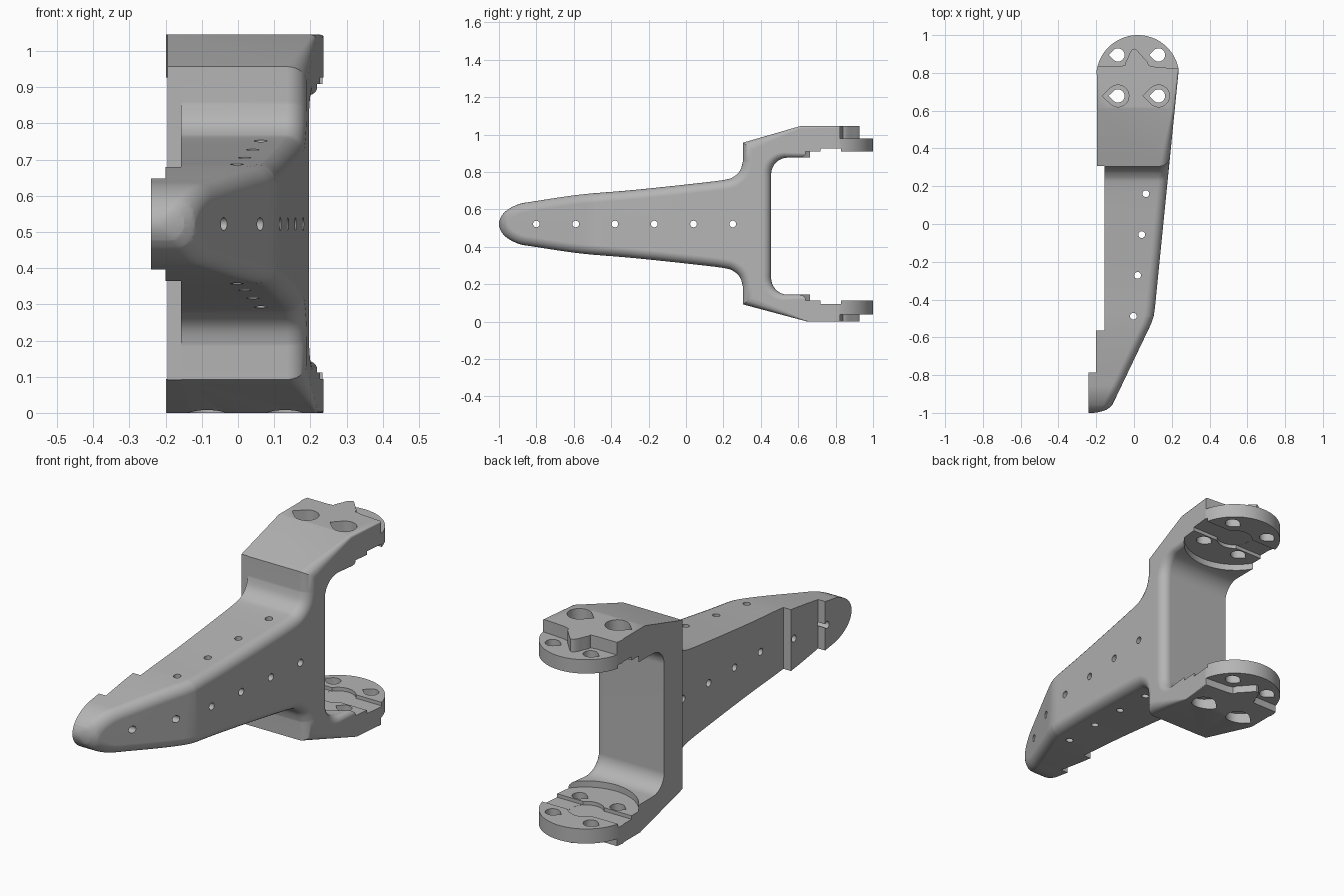
import bpy, bmesh
from math import sin, cos, pi, radians
from mathutils import Vector

cube = bpy.data.objects.get("Cube")
if cube:
    bpy.data.objects.remove(cube, do_unlink=True)

grey = bpy.data.materials.new("plain_grey")
grey.use_nodes = True
grey.diffuse_color = (0.46, 0.46, 0.46, 1)
grey.node_tree.nodes["Principled BSDF"].inputs["Base Color"].default_value = (0.46, 0.46, 0.46, 1)

MID = 0.522          # height of the tongue centre line
HUB = (0.02, 0.78)   # centre of the round plate ends


def to_object(name, bm):
    bmesh.ops.recalc_face_normals(bm, faces=bm.faces[:])
    mesh = bpy.data.meshes.new(name)
    bm.to_mesh(mesh)
    bm.free()
    mesh.materials.append(grey)
    ob = bpy.data.objects.new(name, mesh)
    bpy.context.collection.objects.link(ob)
    return ob


def prism(name, pts, lo, hi, axis="z"):
    """Extrude an outline along z (x, y points) or along x (y, z points)."""
    bm = bmesh.new()
    place = (lambda a, b, h: (a, b, h)) if axis == "z" else (lambda a, b, h: (h, a, b))
    rings = [[bm.verts.new(place(a, b, h)) for a, b in pts] for h in (lo, hi)]
    for ring in rings:
        bm.faces.new(ring)
    for i in range(len(pts)):
        j = (i + 1) % len(pts)
        bm.faces.new((rings[0][i], rings[0][j], rings[1][j], rings[1][i]))
    return to_object(name, bm)


def arc(cx, cy, r, a0, a1, n):
    return [(cx + r * cos(radians(a0 + (a1 - a0) * i / n)),
             cy + r * sin(radians(a0 + (a1 - a0) * i / n))) for i in range(n + 1)]


def circle(cx, cy, r, n=20):
    return arc(cx, cy, r, 0, 360 - 360 / n, n - 1)


def teardrop(cx, cy, r):
    return arc(cx, cy, r, -135, 135, 20) + [(cx - r * 1.42, cy)]


def smooth_path(pts, n=4):
    out = []
    for i in range(len(pts) - 1):
        p0, p1, p2, p3 = (Vector(pts[min(max(k, 0), len(pts) - 1)]) for k in range(i - 1, i + 3))
        for s in range(n):
            t = s / n
            out.append(0.5 * (2 * p1 + (p2 - p0) * t + (2 * p0 - 5 * p1 + 4 * p2 - p3) * t * t
                              + (3 * p1 - p0 - 3 * p2 + p3) * t ** 3))
    return out + [Vector(pts[-1])]


def combine(ob, cutter, mode="DIFFERENCE"):
    cutter.hide_render = True
    mod = ob.modifiers.new("cut", "BOOLEAN")
    mod.operation, mod.solver, mod.object = mode, "EXACT", cutter
    bpy.context.view_layer.objects.active = ob
    bpy.ops.object.modifier_apply(modifier=mod.name)
    bpy.data.objects.remove(cutter, do_unlink=True)


# Side profile: tapering tongue, neck fillets, and the fork with its two arms
upper = [(-0.973, 0.582), (-0.9, 0.626), (-0.8, 0.645), (-0.56, 0.68), (-0.3, 0.702),
         (0, 0.733), (0.2, 0.757), (0.255, 0.775), (0.29, 0.81), (0.305, 0.86)]
lower = [(y, 2 * MID - z) for y, z in reversed(upper)]
profile = smooth_path(lower + [(-1, MID)] + upper)
profile += [(0.305, 0.957), (0.61, 1.045), (1.1, 1.045), (1.1, 0.877)]
profile += arc(0.545, 0.787, 0.09, 90, 180, 8) + arc(0.545, 0.234, 0.09, 180, 270, 8)
profile += [(1.1, 0.144), (1.1, 0), (0.65, 0), (0.305, 0.092)]
profile = [Vector(p) for p in profile]

# Outer side as seen from above: x for each y
edge = [(-1.1, -0.2), (-1, -0.165), (-0.985, -0.135), (-0.965, -0.118), (-0.53, 0.09),
        (-0.49, 0.104), (-0.45, 0.11), (0.8, 0.235), (1.2, 0.275)]


def side_x(y):
    for (y0, x0), (y1, x1) in zip(edge, edge[1:]):
        if y <= y1:
            return x0 + (x1 - x0) * (y - y0) / (y1 - y0)
    return edge[-1][1]


def inward(i):
    a = (profile[i] - profile[i - 1]).normalized()
    b = (profile[(i + 1) % len(profile)] - profile[i]).normalized()
    na, nb = Vector((a.y, -a.x)), Vector((b.y, -b.x))
    return (na + nb) / (1 + na.dot(nb))


def radius(y):
    return 0.004 + 0.046 * min(1, max(0, (0.65 - y) / 0.2))


# Body: flat inner side, rounded edge towards the outer side
bm = bmesh.new()
count, steps, FAR = len(profile), 6, -10
rings = [[bm.verts.new((FAR, p.x, p.y)) for p in profile]]
for s in range(steps + 1):
    t = s / steps * pi / 2
    ring = []
    for i, p in enumerate(profile):
        r = radius(p.x)
        q = p + inward(i) * r * (1 - cos(t))
        ring.append(bm.verts.new((-r * (1 - sin(t)), q.x, q.y)))
    rings.append(ring)
for a, b in zip(rings, rings[1:]):
    for i in range(count):
        j = (i + 1) % count
        bm.faces.new((a[i], a[j], b[j], b[i]))
bm.faces.new(rings[0])
bm.faces.new(rings[-1])
for y, _ in edge[2:7]:
    bmesh.ops.bisect_plane(bm, geom=bm.verts[:] + bm.edges[:] + bm.faces[:], dist=1e-5,
                           plane_co=(0, y, 0), plane_no=(0, 1, 0))
for v in bm.verts:
    v.co.x = -0.4 if v.co.x < -5 else side_x(v.co.y) + v.co.x
body = to_object("forked_bracket", bm)

# Plan outline: round plate ends and the stepped inner side
outline = [(-0.24, -1.2), (0.6, -1.2), (0.6, 0.8)] + arc(*HUB, 0.22, 5, 175, 36)
outline += [(-0.195, 0.78), (-0.195, 0.307), (-0.157, 0.307), (-0.157, -0.565),
            (-0.2, -0.565), (-0.2, -0.785), (-0.24, -0.785)]
combine(body, prism("plan_outline", outline, -0.3, 1.4), "INTERSECT")

# Round recess and cross channel on the facing sides of the arms
combine(body, prism("recess", circle(0.02, 0.79, 0.25, 64), 0.112, 0.909))
channel = [(-0.4, 0.72), (0.4, 0.72), (0.4, 0.83), (-0.4, 0.83)]
combine(body, prism("channel", channel, 0.094, 0.927))
combine(body, prism("hub_pocket", circle(*HUB, 0.085, 32), 0.0935, 0.9275))

# Wavy step on the outside of each arm
wave = smooth_path([(-0.4, 0.84), (-0.08, 0.836), (-0.045, 0.855), (-0.02, 0.91), (0, 0.928),
                    (0.02, 0.915), (0.07, 0.86), (0.11, 0.832), (0.4, 0.815)], 3)
wave = [tuple(p) for p in wave] + [(0.4, 1.2), (-0.4, 1.2)]
for lo, hi in ((0.98, 1.3), (-0.2, 0.037)):
    combine(body, prism("wave_step", wave, lo, hi))

# Plate bolt holes, the front pair with counterbores
for x in (-0.085, 0.13):
    for lo, hi in ((0.962, 1.3), (-0.2, 0.055)):
        combine(body, prism("counterbore", teardrop(x, 0.678, 0.058), lo, hi))
    for y in (0.678, 0.895):
        combine(body, prism("bolt_hole", teardrop(x, y, 0.035), -0.2, 1.3))

# Small holes along the tongue, sideways and upright
for i in range(6):
    combine(body, prism("side_hole", circle(-0.8 + 0.21 * i, MID, 0.018, 16), -0.6, 0.6, "x"))
for i in range(4):
    combine(body, prism("upright_hole", circle(-0.003 + 0.022 * i, -0.488 + 0.216 * i, 0.018, 16), -0.2, 1.3))

# Smooth shading with crisp edges
bpy.ops.object.select_all(action="DESELECT")
body.select_set(True)
bpy.context.view_layer.objects.active = body
bpy.ops.object.shade_smooth_by_angle(angle=radians(28))
weighted = body.modifiers.new("even_shading", "WEIGHTED_NORMAL")
weighted.keep_sharp = True
